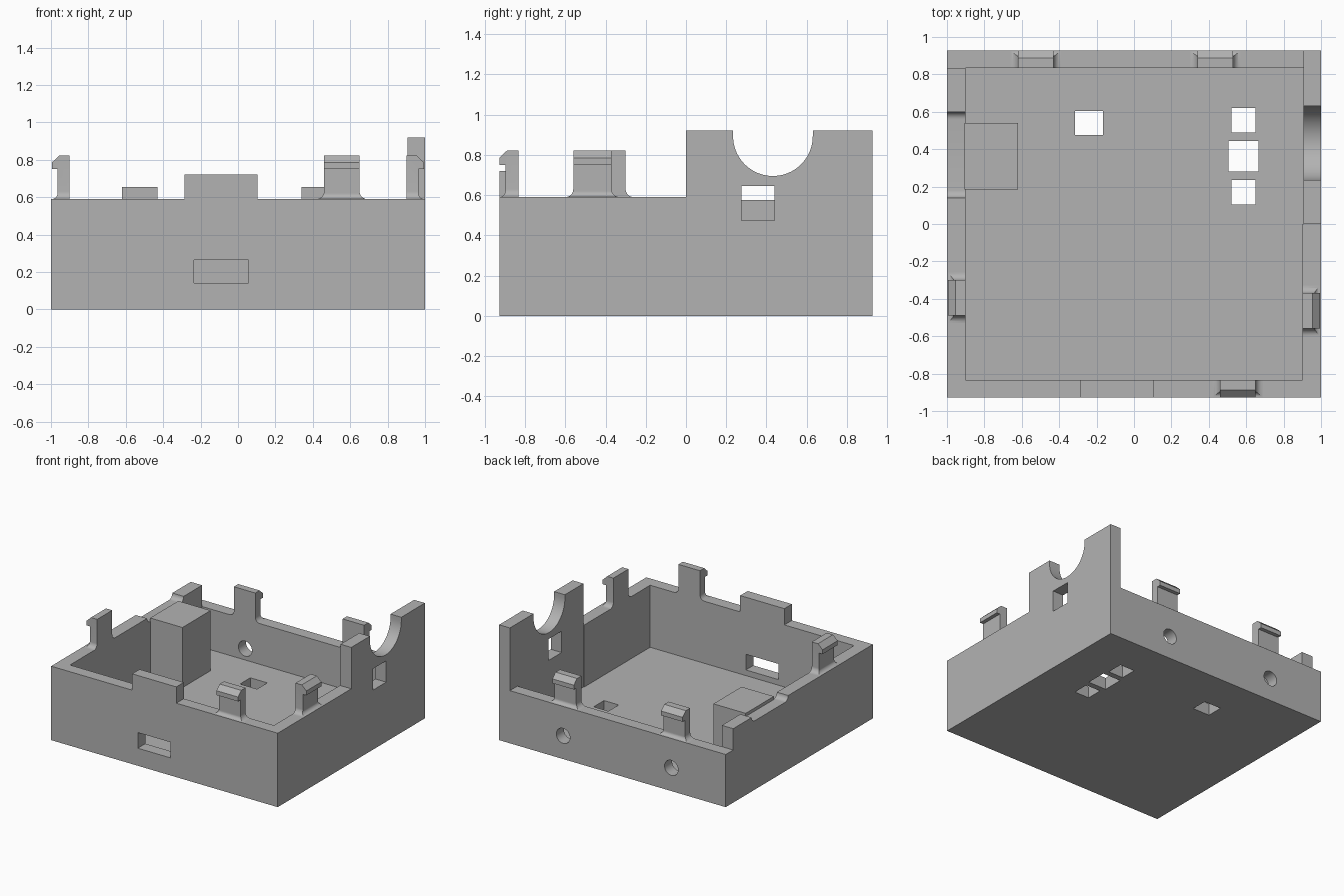
import bpy, bmesh
from math import pi, cos, sin, radians
from mathutils import Vector

old = bpy.data.objects.get("Cube")
if old:
    bpy.data.objects.remove(old, do_unlink=True)

grey = bpy.data.materials.new("plain grey")
grey.use_nodes = True
COLOUR = (0.45, 0.45, 0.45, 1)
grey.diffuse_color = COLOUR
grey.node_tree.nodes["Principled BSDF"].inputs["Base Color"].default_value = COLOUR

HALF_Y, INNER_X, INNER_Y = 0.9275, 0.9, 0.833
FLOOR, RIM, BACK_RIM, TALL = 0.095, 0.59, 0.42, 0.92
FAR = 1.2


def prism(name, points, axis, a, b):
    """Extrude a flat outline along an axis from a to b."""
    place = {"x": lambda p, t: (t, p[0], p[1]),
             "y": lambda p, t: (p[0], t, p[1]),
             "z": lambda p, t: (p[0], p[1], t)}[axis]
    bm = bmesh.new()
    low = [bm.verts.new(place(p, a)) for p in points]
    high = [bm.verts.new(place(p, b)) for p in points]
    bm.faces.new(low)
    bm.faces.new(high)
    for i in range(len(points)):
        j = (i + 1) % len(points)
        bm.faces.new((low[i], low[j], high[j], high[i]))
    bmesh.ops.recalc_face_normals(bm, faces=bm.faces)
    mesh = bpy.data.meshes.new(name)
    bm.to_mesh(mesh)
    bm.free()
    mesh.materials.append(grey)
    obj = bpy.data.objects.new(name, mesh)
    bpy.context.collection.objects.link(obj)
    return obj


def box(name, x0, x1, y0, y1, z0, z1):
    return prism(name, [(x0, y0), (x1, y0), (x1, y1), (x0, y1)], "z", z0, z1)


def arc(cx, cz, r, start, end, steps=8):
    return [(cx + r * cos(radians(start + (end - start) * i / steps)),
             cz + r * sin(radians(start + (end - start) * i / steps)))
            for i in range(steps + 1)]


def combine(obj, tool, operation="DIFFERENCE"):
    """Apply a boolean and remove the tool."""
    tool.hide_render = True
    mod = obj.modifiers.new("cut", "BOOLEAN")
    mod.operation, mod.solver, mod.object = operation, "EXACT", tool
    graph = bpy.context.evaluated_depsgraph_get()
    graph.update()
    mesh = bpy.data.meshes.new_from_object(obj.evaluated_get(graph))
    obj.modifiers.clear()
    obj.data = mesh
    bpy.data.objects.remove(tool, do_unlink=True)


# Tray: a solid block, hollowed and stepped down along its rims
tray = box("tray", -1, 1, -HALF_Y, HALF_Y, 0, TALL)
cuts = [
    (-INNER_X, INNER_X, -INNER_Y, INNER_Y, FLOOR, FAR),       # hollow
    (0.5, 0.905, 0, INNER_Y, FLOOR, FAR),                     # thinner tall wall
    (-FAR, FAR, -FAR, 0, 0.72, FAR),                          # front tab top
    (0.105, FAR, -FAR, 0, RIM, FAR),                          # rim beside the tab
    (-FAR, -0.285, -FAR, 0, RIM, FAR),
    (-FAR, 0.905, -INNER_Y, FAR, RIM, FAR),                   # side rim
    (-FAR, 0.905, INNER_Y, FAR, BACK_RIM, FAR),               # back rim
    (-0.235, 0.055, -FAR, -0.7, 0.14, 0.265),                 # front slot
    (0.7, FAR, 0.275, 0.44, 0.475, 0.645),                    # side window
    (-0.315, -0.165, 0.475, 0.605, -1, 0.3),                  # floor holes
    (0.52, 0.65, 0.49, 0.62, -1, 0.3),
    (0.505, 0.665, 0.28, 0.445, -1, 0.3),
    (0.52, 0.65, 0.105, 0.235, -1, 0.3),
]
for c in cuts:
    combine(tray, box("cutter", *c))

# Round cradle in the tall wall
cradle = arc(0.432, 0.893, 0.198, 180, 360, 40) + [(0.63, FAR), (0.234, FAR)]
combine(tray, prism("cutter", cradle, "x", 0.7, FAR))

# Shallow notch with rounded corners in the opposite wall
notch = (arc(0.18, RIM, 0.04, 180, 270) + arc(0.56, RIM, 0.04, 270, 360)
         + [(0.6, FAR), (0.14, FAR)])
combine(tray, prism("cutter", notch, "x", -FAR, -0.8))

# Round holes through the back wall
for x in (0.435, -0.52):
    ring = arc(x, 0.185, 0.06, 0, 360, 32)[:-1]
    combine(tray, prism("cutter", ring, "y", 0.7, FAR))

# Inner block beside the notch
box("inner_block", -0.905, -0.62, 0.185, 0.54, FLOOR, 0.575)


def clip(name, x, y, z, turn):
    """Snap clip: hooked section crossed with a flared upright."""
    hw, r = 0.095, 0.04
    front = ([(-hw - r, 0), (hw + r, 0)] + arc(hw + r, r, r, 270, 180)
             + [(hw, 0.3), (-hw, 0.3)] + arc(-hw - r, r, r, 0, -90)[:-1])
    hook = ([(0, 0)] + arc(0.095, 0.03, 0.03, 270, 180)
            + [(0.065, 0.16), (0.095, 0.16), (0.095, 0.195),
               (0.055, 0.233), (0, 0.233)])
    obj = prism(name, hook, "x", -0.2, 0.2)
    combine(obj, prism("cutter", front, "y", -0.05, 0.2), "INTERSECT")
    obj.location = Vector((x, y, z))
    obj.rotation_euler.z = turn


clip("back_left_clip", 0.435, INNER_Y, BACK_RIM, 0)
clip("back_right_clip", -0.525, INNER_Y, BACK_RIM, 0)
clip("front_clip", 0.555, -INNER_Y, RIM, pi)
clip("left_clip", INNER_X, -0.465, RIM, -pi / 2)
clip("right_clip", -INNER_X, -0.395, RIM, pi / 2)

# Smooth the curved parts, keep the edges sharp
for obj in bpy.context.collection.objects:
    if obj.type == "MESH" and grey.name in obj.data.materials:
        obj.select_set(True)
        bpy.context.view_layer.objects.active = obj
bpy.ops.object.shade_smooth_by_angle(angle=radians(30))
